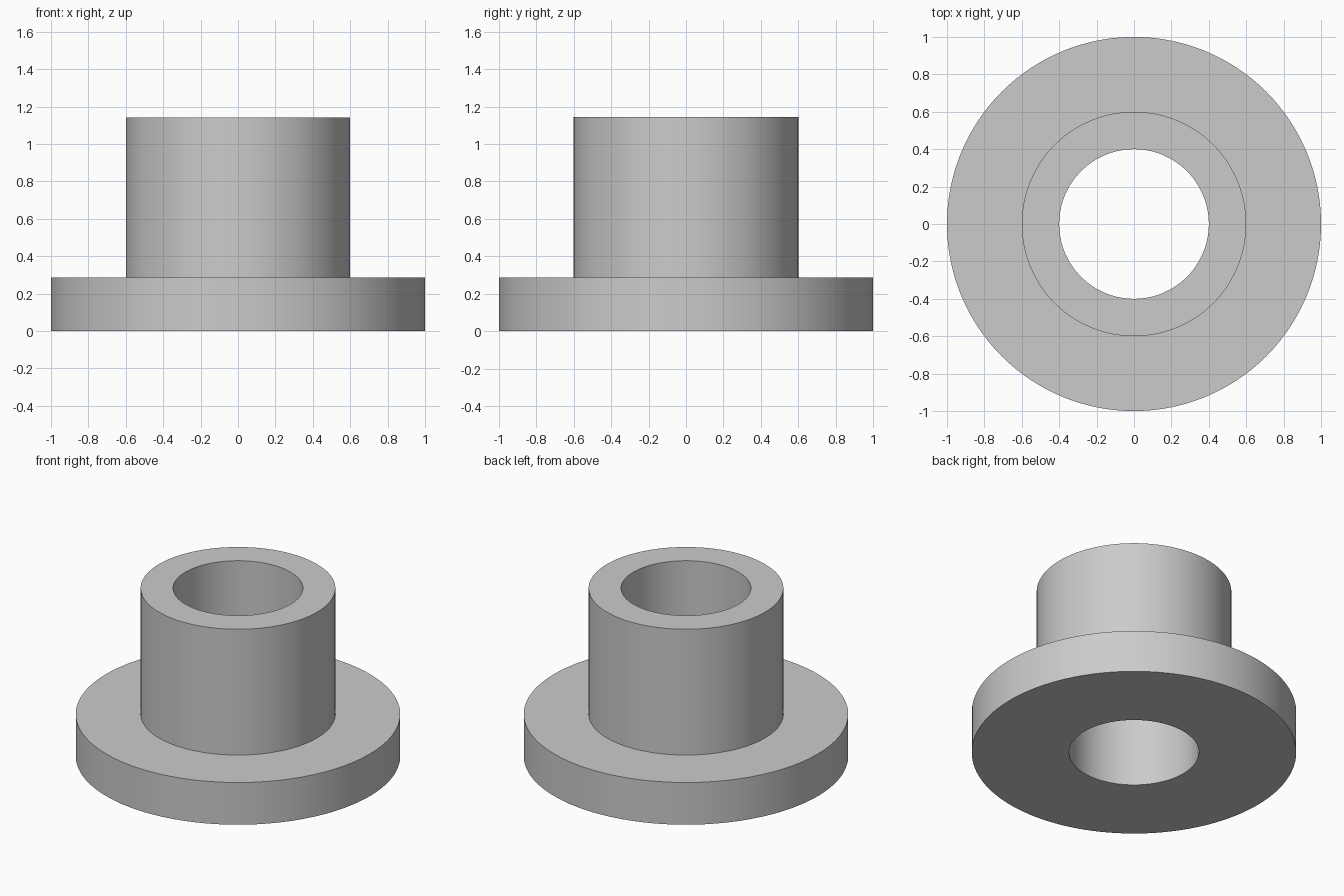
import bpy, bmesh, math
from mathutils import Matrix, Vector

cube = bpy.data.objects.get("Cube")
if cube:
    bpy.data.objects.remove(cube, do_unlink=True)

# Proportions
FLANGE_R, SLEEVE_R, BORE_R = 1.0, 0.6, 0.4
FLANGE_H, TOTAL_H = 0.287, 1.143
SEGMENTS = 128

# Plain grey material
GREY = (0.6, 0.6, 0.6, 1.0)
grey = bpy.data.materials.new("plain grey")
grey.use_nodes = True
grey.diffuse_color = GREY
shader = next(n for n in grey.node_tree.nodes if n.type == "BSDF_PRINCIPLED")
shader.inputs["Base Color"].default_value = GREY


def lathe(name, profile):
    """Revolve a closed (radius, height) profile around z."""
    bm = bmesh.new()
    verts = [bm.verts.new((r, 0, z)) for r, z in profile]
    edges = [bm.edges.new((v, verts[(i + 1) % len(verts)])) for i, v in enumerate(verts)]
    bmesh.ops.spin(bm, geom=verts + edges, cent=(0, 0, 0), axis=(0, 0, 1),
                   angle=math.tau, steps=SEGMENTS, use_merge=True)
    bmesh.ops.remove_doubles(bm, verts=bm.verts, dist=0.0001)
    bmesh.ops.recalc_face_normals(bm, faces=bm.faces)
    mesh = bpy.data.meshes.new(name)
    bm.to_mesh(mesh)
    bm.free()
    mesh.materials.append(grey)
    obj = bpy.data.objects.new(name, mesh)
    bpy.context.collection.objects.link(obj)
    bpy.ops.object.select_all(action="DESELECT")
    obj.select_set(True)
    bpy.context.view_layer.objects.active = obj
    bpy.ops.object.shade_smooth_by_angle(angle=math.radians(30))
    return obj


# Flanged sleeve with a through bore, one solid turned part
lathe("flanged_bushing", [
    (BORE_R, 0), (FLANGE_R, 0), (FLANGE_R, FLANGE_H),
    (SLEEVE_R, FLANGE_H), (SLEEVE_R, TOTAL_H), (BORE_R, TOTAL_H),
])
